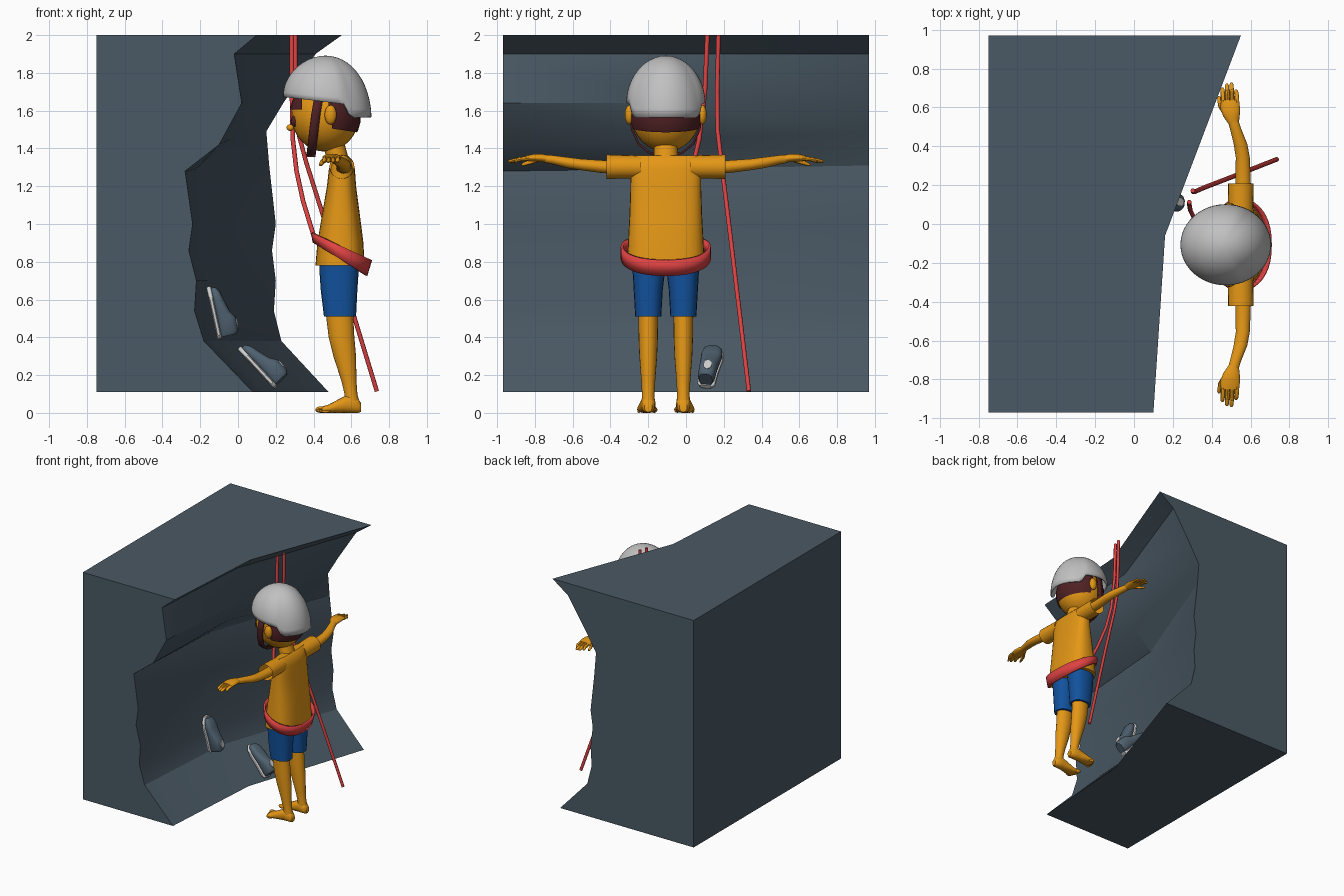
import bpy, bmesh, math
from mathutils import Matrix, Vector

YC = -0.107  # figure's centre line


def material(name, *rgb):
    m = bpy.data.materials.new(name)
    m.diffuse_color = (*rgb, 1)
    return m


ROCK = material("slate rock", 0.068, 0.1, 0.128)
ORANGE = material("warm orange", 0.78, 0.31, 0.008)
BLUE = material("shorts blue", 0.006, 0.085, 0.34)
RED = material("rope red", 0.74, 0.055, 0.055)
GREY = material("helmet grey", 0.53, 0.53, 0.53)
BROWN = material("dark brown", 0.08, 0.015, 0.017)
PALE = material("sole pale grey", 0.62, 0.62, 0.62)
SHOE = material("shoe slate", 0.078, 0.12, 0.16)


def finish(name, bm, mat, angle=40, thick=0):
    bmesh.ops.recalc_face_normals(bm, faces=bm.faces)
    me = bpy.data.meshes.new(name)
    bm.to_mesh(me)
    bm.free()
    me.materials.append(mat)
    me.shade_smooth()
    me.set_sharp_from_angle(angle=math.radians(angle))
    ob = bpy.data.objects.new(name, me)
    bpy.context.collection.objects.link(ob)
    if thick:
        s = ob.modifiers.new("thickness", 'SOLIDIFY')
        s.thickness, s.offset = thick, 0
    return ob


def skin(bm, rings, closed=True):
    """Join successive rows of points with quads."""
    rows = [[bm.verts.new(p) for p in r] for r in rings]
    n = len(rows[0])
    for a, b in zip(rows, rows[1:]):
        for i in range(n if closed else n - 1):
            j = (i + 1) % n
            bm.faces.new((a[i], a[j], b[j], b[i]))
    return rows


def loft(name, secs, mat, basis=Matrix(), n=20, power=1.0, caps=(True, True), angle=40):
    """Sections are (along, centre a, centre b, radius a, radius b)."""
    def sp(v):
        return math.copysign(abs(v) ** power, v)
    rings = []
    for t, a, b, ra, rb in secs:
        rings.append([basis @ Vector((a + ra * sp(math.cos(2 * math.pi * i / n)),
                                      b + rb * sp(math.sin(2 * math.pi * i / n)), t))
                      for i in range(n)])
    bm = bmesh.new()
    rows = skin(bm, rings)
    for cap, row in zip(caps, (rows[0], rows[-1])):
        if cap:
            bm.faces.new(row)
    return finish(name, bm, mat, angle)


def ball(name, loc, rad, mat, cuts=(), seg=32):
    """Ellipsoid, trimmed by planes that keep the side the normal points to."""
    bm = bmesh.new()
    bmesh.ops.create_uvsphere(bm, u_segments=seg, v_segments=seg // 2, radius=1,
                              matrix=Matrix.Translation(loc) @ Matrix.Diagonal((*rad, 1)))
    for co, no in cuts:
        bmesh.ops.bisect_plane(bm, geom=bm.verts[:] + bm.edges[:] + bm.faces[:],
                               plane_co=co, plane_no=no, clear_inner=True)
    return finish(name, bm, mat)


def rope(name, pts, r, mat):
    cu = bpy.data.curves.new(name, 'CURVE')
    cu.dimensions = '3D'
    cu.bevel_depth, cu.bevel_resolution, cu.use_fill_caps = r, 2, True
    sp = cu.splines.new('POLY')
    sp.points.add(len(pts) - 1)
    for p, co in zip(sp.points, pts):
        p.co = (*co, 1)
    cu.materials.append(mat)
    ob = bpy.data.objects.new(name, cu)
    bpy.context.collection.objects.link(ob)


# Climbing wall: (near x, near z, far x, far z) down the face
prof = [(0.10, 2.0, 0.55, 2.0), (-0.02, 1.9, 0.41, 1.9), (0.02, 1.64, 0.24, 1.64),
        (-0.10, 1.42, 0.15, 1.49), (-0.28, 1.28, 0.165, 1.31), (-0.24, 1.0, 0.2, 1.0),
        (-0.26, 0.86, 0.18, 0.86), (-0.22, 0.7, 0.2, 0.7), (-0.23, 0.54, 0.19, 0.54),
        (-0.18, 0.38, 0.23, 0.38), (0.08, 0.11, 0.48, 0.11)]
cols = [[(a, -0.97, z) for a, z, _, _ in prof],
        [(a + 0.06, -0.06, z * 0.6 + w * 0.4) for a, z, _, w in prof],
        [(b, 0.97, w) for _, _, b, w in prof]]
for c in cols:
    c += [(-0.75, c[0][1], 0.11), (-0.75, c[0][1], 2.0)]
bm = bmesh.new()
rows = skin(bm, cols)
bm.faces.new(rows[0])
bm.faces.new(rows[-1])
finish("climbing_wall", bm, ROCK, 25)

# Ropes
rope("harness_rope", [(0.285, 0.113, 2), (0.285, 0.1, 1.7), (0.29, 0.07, 1.45),
                      (0.31, 0.03, 1.28), (0.345, -0.03, 1.12), (0.40, -0.107, 0.94)], 0.012, RED)
rope("hanging_rope", [(0.303, 0.172, 2), (0.305, 0.165, 1.7), (0.315, 0.167, 1.5),
                      (0.36, 0.187, 1.33), (0.49, 0.237, 0.92), (0.735, 0.333, 0.115)], 0.012, RED)

# Shirt body
loft("shirt", [(0.78, 0.54, YC, 0.13, 0.205), (0.9, 0.542, YC, 0.122, 0.2),
               (1.05, 0.545, YC, 0.1, 0.192), (1.2, 0.548, YC, 0.077, 0.187),
               (1.29, 0.55, YC, 0.069, 0.187), (1.34, 0.55, YC, 0.055, 0.187),
               (1.363, 0.55, YC, 0.03, 0.18)], ORANGE, n=32, power=0.72)
loft("neck", [(1.33, 0.53, YC, 0.06, 0.065), (1.46, 0.5, YC, 0.055, 0.06)], ORANGE)

# Arms, sleeves, hands, legs, shorts and feet on both sides
for s, tag in ((-1, "right"), (1, "left")):
    B = Matrix(((1, 0, 0, 0), (0, 0, s, YC), (0, 1, 0, 0), (0, 0, 0, 1)))  # a=x, b=z, t=outward
    loft(tag + "_sleeve", [(0.13, 0.55, 1.302, 0.064, 0.061), (0.315, 0.55, 1.303, 0.066, 0.064)],
         ORANGE, B, caps=(True, False))
    loft(tag + "_arm", [(0.2, 0.56, 1.302, 0.042, 0.036), (0.33, 0.562, 1.303, 0.039, 0.034),
                        (0.45, 0.56, 1.315, 0.036, 0.03), (0.52, 0.548, 1.325, 0.035, 0.029),
                        (0.6, 0.522, 1.34, 0.029, 0.024), (0.64, 0.51, 1.345, 0.028, 0.022)],
         ORANGE, B)
    loft(tag + "_palm", [(0.62, 0.513, 1.344, 0.025, 0.02), (0.66, 0.502, 1.35, 0.042, 0.022),
                         (0.7, 0.496, 1.351, 0.05, 0.02), (0.745, 0.494, 1.347, 0.047, 0.014)],
         ORANGE, B)
    for k, tip in enumerate((0.81, 0.83, 0.835, 0.8)):
        x = 0.459 + 0.0235 * k
        loft(f"{tag}_finger_{k + 1}", [(0.73, x, 1.347, 0.012, 0.012),
                                       (0.78, x - 0.002, 1.342, 0.0115, 0.011),
                                       (tip - 0.008, x - 0.004, 1.332, 0.01, 0.009),
                                       (tip, x - 0.004, 1.329, 0.004, 0.004)], ORANGE, B, 8)
    loft(tag + "_thumb", [(0.665, 0.475, 1.345, 0.014, 0.014), (0.71, 0.447, 1.33, 0.013, 0.013),
                          (0.755, 0.438, 1.316, 0.01, 0.01), (0.765, 0.437, 1.313, 0.004, 0.004)],
         ORANGE, B, 8)
    y = YC + s * 0.093
    loft(tag + "_shorts_leg", [(0.51, 0.54, y, 0.085, 0.069), (0.65, 0.535, y, 0.097, 0.077),
                               (0.74, 0.535, y * 0.97 + YC * 0.03, 0.103, 0.085),
                               (0.82, 0.535, y, 0.105, 0.088)], BLUE, power=0.85)
    loft(tag + "_leg", [(0.04, 0.605, y, 0.043, 0.036), (0.1, 0.598, y, 0.034, 0.033),
                        (0.17, 0.587, y, 0.04, 0.037), (0.3, 0.565, y, 0.06, 0.047),
                        (0.4, 0.548, y, 0.068, 0.051), (0.55, 0.535, y, 0.073, 0.053)], ORANGE)
    # foot runs toward the toes along -x
    F = Matrix(((0, 0, -1, 0.65), (1, 0, 0, y), (0, 1, 0, 0), (0, 0, 0, 1)))
    loft(tag + "_foot", [(0.0, 0, 0.03, 0.02, 0.025), (0.015, 0, 0.037, 0.034, 0.037),
                         (0.06, 0, 0.05, 0.038, 0.05), (0.11, s * 0.004, 0.038, 0.042, 0.038),
                         (0.17, s * 0.008, 0.022, 0.05, 0.022), (0.205, s * 0.008, 0.017, 0.051, 0.017)],
         ORANGE, F, power=0.85)
    for k, (dy, r, tip) in enumerate(((-0.032, 0.017, 0.24), (-0.006, 0.012, 0.235),
                                      (0.014, 0.011, 0.23), (0.033, 0.01, 0.222), (0.049, 0.009, 0.212))):
        ball(f"{tag}_toe_{k + 1}", (0.65 - tip + 0.025, y + s * dy, r), (0.026, r, r), ORANGE, seg=12)
    ball(tag + "_ear", (0.49, YC + s * 0.193, 1.578), (0.032, 0.024, 0.052), ORANGE, seg=16)
    ball(tag + "_eye", (0.297, YC + s * 0.06, 1.545), (0.018, 0.022, 0.03), BROWN, seg=16)
    # helmet side strap
    bm = bmesh.new()
    pts = [(0.425, 0.186, 1.66), (0.412, 0.188, 1.58), (0.402, 0.178, 1.5), (0.394, 0.145, 1.425),
           (0.388, 0.085, 1.376), (0.386, 0, 1.36)]
    skin(bm, [[(x + d, YC + s * v, z) for d in (-0.024, 0.024)] for x, v, z in pts], False)
    finish(tag + "_chin_strap", bm, BROWN, thick=0.012)

# Head, nose and hair
C, R = (0.462, YC, 1.575), (0.18, 0.182, 0.192)
ball("head", C, R, ORANGE)
ball("nose", (0.277, YC, 1.51), (0.02, 0.018, 0.018), ORANGE, seg=16)
H = [r * 1.05 for r in R]
ball("back_hair", C, H, BROWN, [((0.5, 0, 1.5), (1, 0, 0.15)), ((0.5, 0, 1.505), (0.15, 0, 1))])
ball("front_hair", C, H, BROWN, [((0.34, 0, 1.6), (-1, 0, 0)), ((0.3, 0, 1.605), (0, 0, 1))])

# Helmet: dome with a lower rim at the back
N, rings = 48, []
for k in range(13):
    a = max(k / 12 * math.pi / 2, 0.02)
    ring = []
    for i in range(N):
        p = 2 * math.pi * i / N
        x = 0.473 + 0.225 * math.cos(p)
        drop = min(max((x - 0.56) / 0.035, 0), 1)
        rim = (1.672 - 0.12 * (x - 0.25)) * (1 - drop) + 1.565 * drop
        z = 1.62 + 0.265 * math.cos(a)
        z += (rim - 1.62) * (1 - math.cos(a)) ** 1.5
        ring.append((0.473 + 0.228 * math.sin(a) * math.cos(p) - 0.01 * math.cos(a),
                     YC + 0.203 * math.sin(a) * math.sin(p), z))
    rings.append(ring)
bm = bmesh.new()
rows = skin(bm, rings)
bm.faces.new(rows[0])
finish("helmet", bm, GREY, 50, thick=0.012)

# Tilted harness belt
lo, hi = [], []
for i in range(40):
    c, q = math.cos(math.pi * i / 20), math.sin(math.pi * i / 20)
    y = YC + 0.232 * math.copysign(abs(q) ** 0.85, q)
    lo.append((0.54 + 0.138 * c, y, 0.815 - 0.088 * c))
    hi.append((0.548 + 0.155 * c, y, 0.882 - 0.072 * c))
bm = bmesh.new()
skin(bm, [lo, hi])
finish("harness_belt", bm, RED, thick=0.014)

# Empty shoes set on the wall: heel, toe and centre
for tag, heel, toe in (("lower", (0.195, 0.105, 0.145), (0.01, 0.15, 0.345)),
                       ("upper", (-0.095, -0.2, 0.40), (-0.15, -0.2, 0.655))):
    u = (Vector(toe) - Vector(heel)).normalized()
    side = Vector((0, 1, 0))
    side = (side - u * side.dot(u)).normalized()
    up = u.cross(side)
    if up.x < 0:
        up.negate()
    M = Matrix((side, up, u)).transposed().to_4x4()
    M.translation = heel
    loft(tag + "_shoe", [(t, 0, h / 2, w, h / 2) for t, h, w in (
        (0, 0.09, 0.035), (0.02, 0.104, 0.045), (0.09, 0.104, 0.048), (0.125, 0.08, 0.05),
        (0.19, 0.062, 0.056), (0.24, 0.05, 0.048), (0.265, 0.032, 0.028))], SHOE, M, power=0.75)
    loft(tag + "_sole", [(t, 0, -0.003, w, 0.013) for t, w in (
        (-0.006, 0.03), (0.012, 0.047), (0.1, 0.05), (0.19, 0.06), (0.245, 0.052), (0.275, 0.027))],
         PALE, M, power=0.6)
    # opening plate on the ankle
    P = M @ Matrix(((1, 0, 0, 0), (0, 0, 1, 0.101), (0, 1, 0, 0.055), (0, 0, 0, 1)))
    loft(tag + "_insole", [(0, 0, 0, 0.022, 0.03), (0.006, 0, 0, 0.022, 0.03)], PALE, P)
